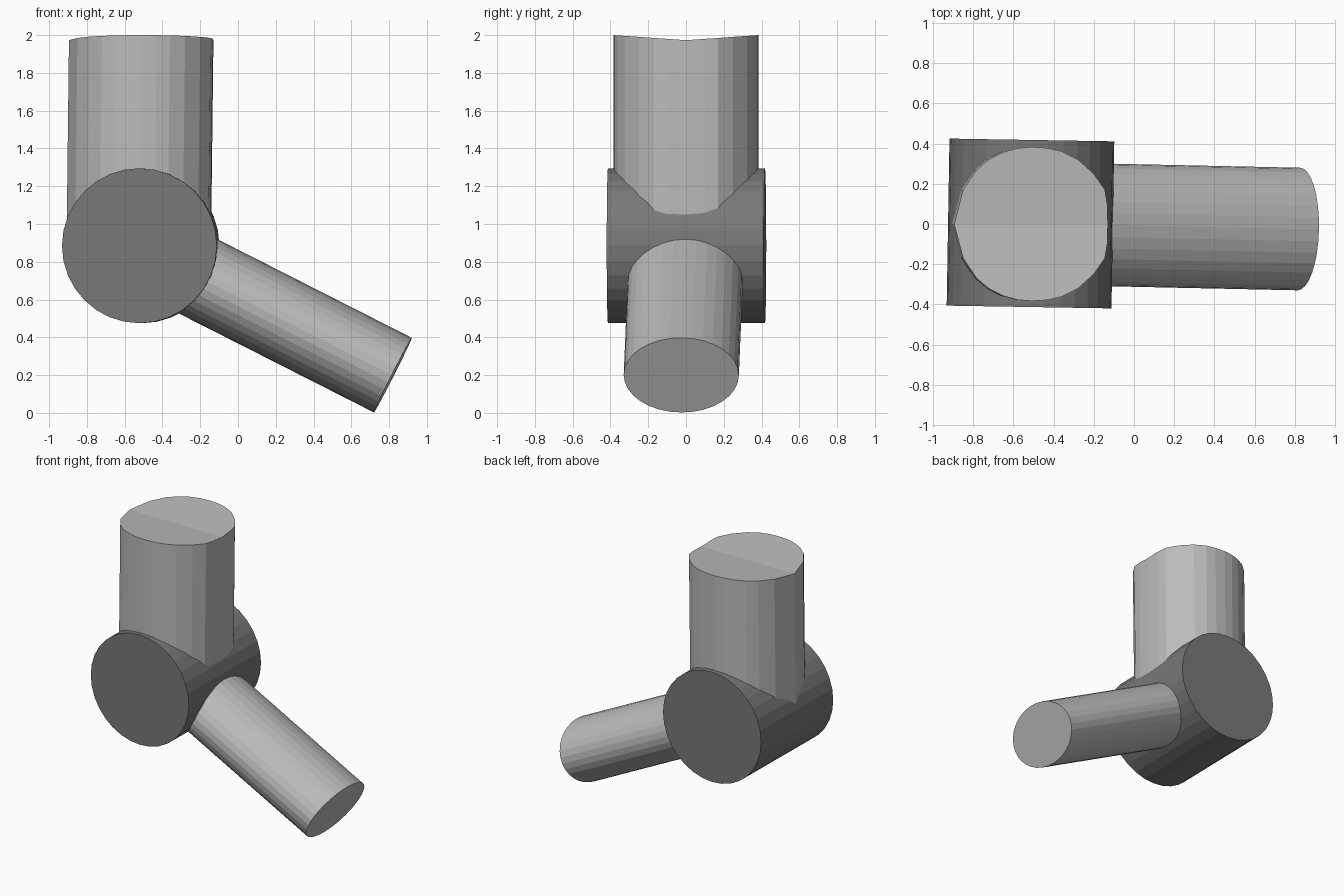
import bpy, bmesh, math
from mathutils import Matrix, Vector

if "Cube" in bpy.data.objects:
    bpy.data.objects.remove(bpy.data.objects["Cube"])


def material(name, r, g, b):
    m = bpy.data.materials.new(name)
    m.diffuse_color = (r, g, b, 1)
    m.use_nodes = True
    m.node_tree.nodes["Principled BSDF"].inputs["Base Color"].default_value = m.diffuse_color
    return m


light_grey = material("light grey", 0.5, 0.5, 0.5)
dark_grey = material("dark grey", 0.19, 0.19, 0.19)


def finish(bm, name, mat):
    bmesh.ops.recalc_face_normals(bm, faces=bm.faces)
    me = bpy.data.meshes.new(name)
    bm.to_mesh(me)
    bm.free()
    me.materials.append(mat)
    ob = bpy.data.objects.new(name, me)
    bpy.context.collection.objects.link(ob)
    return ob


def rod(name, start, end, half_width, half_depth, mat):
    """Elliptical cylinder between two points; half_width is the sideways radius."""
    a, b = Vector(start), Vector(end)
    axis = (b - a).normalized()
    up = Vector((0, 0, 1))
    side = up.cross(axis).normalized()
    over = axis.cross(side)
    rot = Matrix((side, over, axis)).transposed().to_4x4()
    bm = bmesh.new()
    bmesh.ops.create_cone(bm, cap_ends=True, segments=32, radius1=1, radius2=1, depth=1,
                          matrix=Matrix.Translation((a + b) / 2) @ rot
                          @ Matrix.Diagonal((half_width, half_depth, (b - a).length, 1)))
    return finish(bm, name, mat)


# Crosswise drum joint, turned very slightly
rod("joint_drum", (-0.522, -0.413, 0.885), (-0.508, 0.418, 0.885), 0.41, 0.41, dark_grey)

# Sloping flattened arm
rod("lower_arm", (-0.30, -0.001, 0.768), (0.82, -0.025, 0.20), 0.305, 0.2215, light_grey)

# Upright column: half outline mirrored across y, with a shallow V in the top
half = [(-0.13, 0), (-0.133, 0.10), (-0.145, 0.17), (-0.20, 0.25), (-0.28, 0.322),
        (-0.36, 0.362), (-0.43, 0.378), (-0.51, 0.383), (-0.58, 0.377), (-0.65, 0.358),
        (-0.72, 0.323), (-0.785, 0.268), (-0.85, 0.17), (-0.895, 0)]
ring = half + [(x, -y) for x, y in reversed(half[1:-1])]
bm = bmesh.new()
low = [bm.verts.new((x - 0.012, y, 0.95)) for x, y in ring]
top = [bm.verts.new((x, y, 1.973 + 0.027 * abs(y) / 0.383)) for x, y in ring]
n, k = len(ring), len(half)
for i in range(n):
    j = (i + 1) % n
    bm.faces.new((low[i], low[j], top[j], top[i]))
bm.faces.new(low[::-1])
bm.faces.new(top[:k])
bm.faces.new(top[k - 1:] + top[:1])
finish(bm, "upper_column", light_grey)
